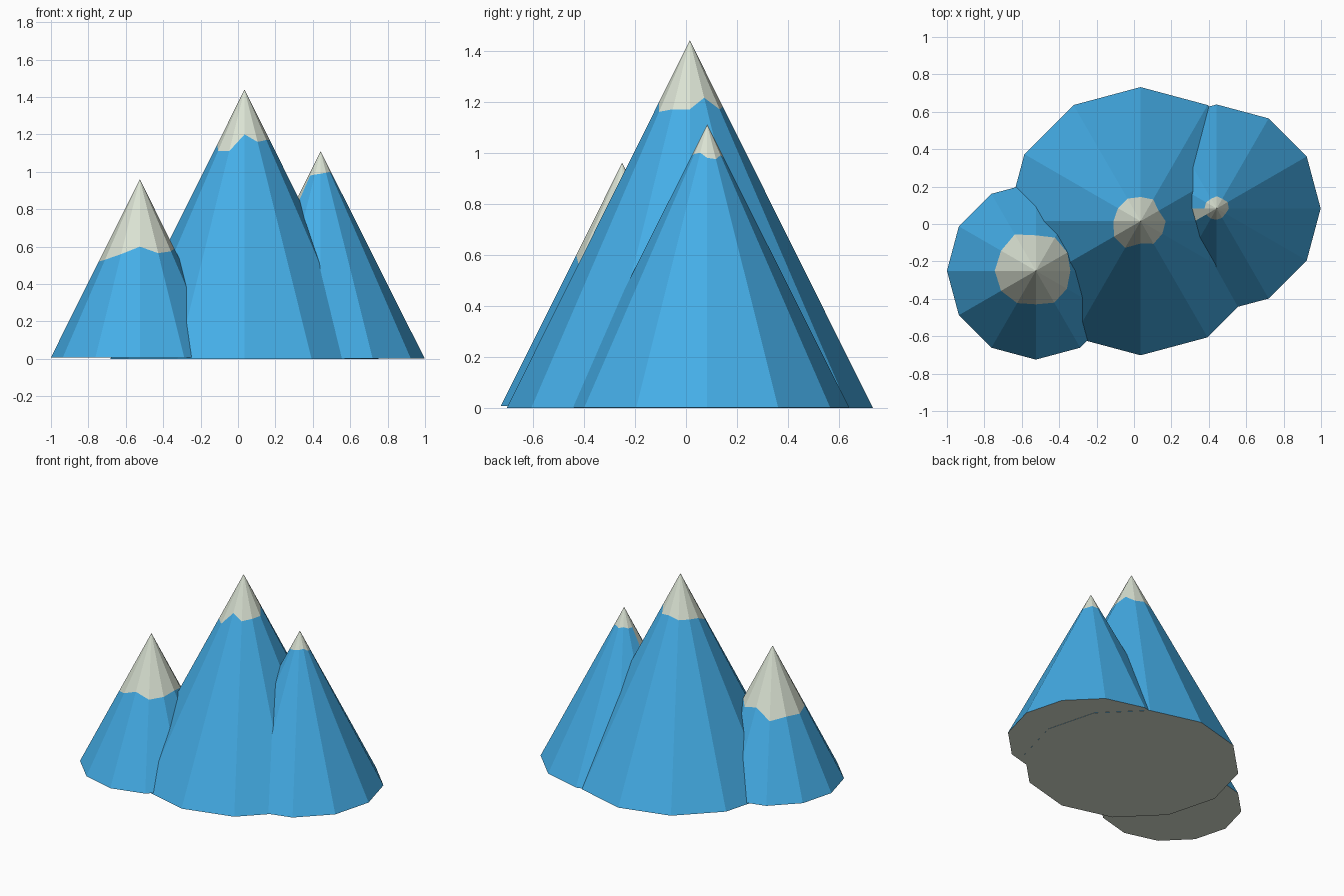
import bpy
import bmesh
from math import cos, sin, pi

cube = bpy.data.objects.get("Cube")
if cube:
    bpy.data.objects.remove(cube, do_unlink=True)

SIDES = 12


def make_material(name, rgb):
    mat = bpy.data.materials.new(name)
    mat.use_nodes = True
    mat.diffuse_color = (*rgb, 1)
    mat.node_tree.nodes["Principled BSDF"].inputs["Base Color"].default_value = (*rgb, 1)
    return mat


blue = make_material("mountain_blue", (0.06, 0.43, 0.82))
snow = make_material("snow_white", (0.70, 0.76, 0.65))


def make_peak(name, centre, base, top, radius, snow_line, snowy_sides=()):
    """Twelve-sided cone split by a ragged snow line, one height per edge from +x round."""
    bm = bmesh.new()
    cx, cy = centre
    apex = bm.verts.new((cx, cy, top))

    def edge_point(i, z):
        a = 2 * pi * i / SIDES
        r = radius * (top - z) / (top - base)
        return bm.verts.new((cx + r * cos(a), cy + r * sin(a), z))

    foot = [edge_point(i, base) for i in range(SIDES)]
    line = [edge_point(i, z) for i, z in enumerate(snow_line)]

    # Blue slope below the line, snow above it
    for i in range(SIDES):
        j = (i + 1) % SIDES
        slope = bm.faces.new((foot[i], foot[j], line[j], line[i]))
        slope.material_index = 1 if i in snowy_sides else 0
        bm.faces.new((line[i], line[j], apex)).material_index = 1

    # Pale underside
    bm.faces.new(foot[::-1]).material_index = 1

    mesh = bpy.data.meshes.new(name)
    bm.to_mesh(mesh)
    bm.free()
    mesh.materials.append(blue)
    mesh.materials.append(snow)
    obj = bpy.data.objects.new(name, mesh)
    bpy.context.collection.objects.link(obj)
    return obj


# Tall middle peak
make_peak("middle_peak", (0.035, 0.015), 0, 1.44, 0.717,
          [1.17, 1.215, 1.17, 1.18, 1.16, 1.16, 1.15, 1.11, 1.11, 1.2, 1.16, 1.17])

# Peak on the model's left, with one side snowy all the way down
make_peak("left_peak", (0.442, 0.083), 0.002, 1.11, 0.556,
          [0.98, 0.975, 0.99, 0.98, 0.99, 0.98, 0.98, 0.98, 0.985, 0.99, 0.995, 1.0],
          snowy_sides=(6,))

# Short peak on the model's right
make_peak("right_peak", (-0.525, -0.25), 0.008, 0.96, 0.475,
          [0.59, 0.57, 0.55, 0.58, 0.51, 0.53, 0.52, 0.53, 0.56, 0.6, 0.565, 0.575])
